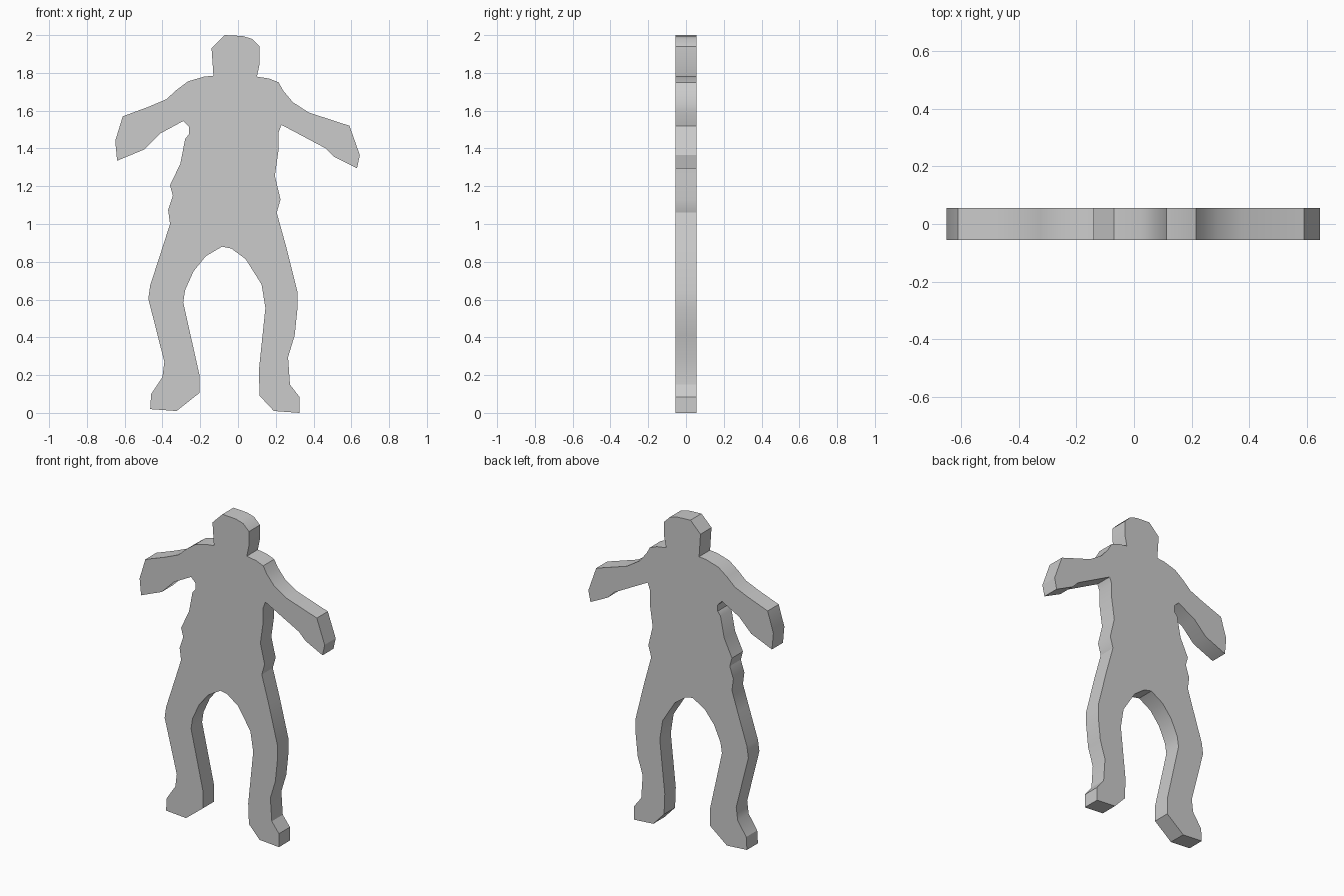
import bpy, bmesh

HALF_DEPTH = 0.055

# Silhouette (x, z), split by body part, running counter-clockwise from the head
head = [(.10, 1.78), (.115, 1.85), (.115, 1.94), (.075, 1.98), (.025, 1.995),
        (-.07, 2.0), (-.14, 1.93), (-.13, 1.785)]
left_arm = [(-.18, 1.78), (-.265, 1.755), (-.325, 1.71), (-.38, 1.66), (-.475, 1.62),
            (-.61, 1.57), (-.65, 1.44), (-.64, 1.335), (-.495, 1.395),
            (-.41, 1.48), (-.29, 1.545), (-.26, 1.515)]
left_side = [(-.26, 1.475), (-.28, 1.45), (-.305, 1.32), (-.36, 1.205),
             (-.345, 1.15), (-.37, 1.075), (-.36, 1.0), (-.40, .875)]
left_leg = [(-.465, .675), (-.475, .605), (-.39, .27), (-.40, .19), (-.46, .10),
            (-.465, .02), (-.325, .01), (-.205, .105), (-.205, .205),
            (-.29, .585), (-.28, .65), (-.235, .75), (-.17, .83)]
crotch = [(-.085, .88), (-.035, .87), (.04, .815)]
right_leg = [(.125, .68), (.145, .555), (.11, .22), (.115, .09), (.19, .01),
             (.325, 0), (.325, .085), (.275, .15), (.265, .295), (.30, .41),
             (.315, .555), (.315, .64)]
right_side = [(.255, .88), (.205, 1.06), (.225, 1.13), (.195, 1.255), (.215, 1.395),
              (.215, 1.485)]
right_arm = [(.23, 1.525), (.465, 1.40), (.51, 1.355), (.63, 1.295), (.645, 1.365),
             (.59, 1.52), (.375, 1.59), (.29, 1.645), (.24, 1.705), (.215, 1.75),
             (.165, 1.77)]
outline = head + left_arm + left_side + left_leg + crotch + right_leg + right_side + right_arm

# Flat figure: one outline face extruded through the thickness
bm = bmesh.new()
face = bm.faces.new([bm.verts.new((x, -HALF_DEPTH, z)) for x, z in outline])
ext = bmesh.ops.extrude_face_region(bm, geom=[face], use_keep_orig=True)
verts = [g for g in ext["geom"] if isinstance(g, bmesh.types.BMVert)]
bmesh.ops.translate(bm, verts=verts, vec=(0, 2 * HALF_DEPTH, 0))
bmesh.ops.recalc_face_normals(bm, faces=bm.faces)
mesh = bpy.data.meshes.new("figure_cutout")
bm.to_mesh(mesh)
bm.free()

figure = bpy.data.objects.new("figure_cutout", mesh)
bpy.context.collection.objects.link(figure)
bpy.context.view_layer.objects.active = figure
figure.select_set(True)

# Soft shading along the gentle bends, crisp rim
bpy.ops.object.shade_smooth_by_angle(angle=0.52)
